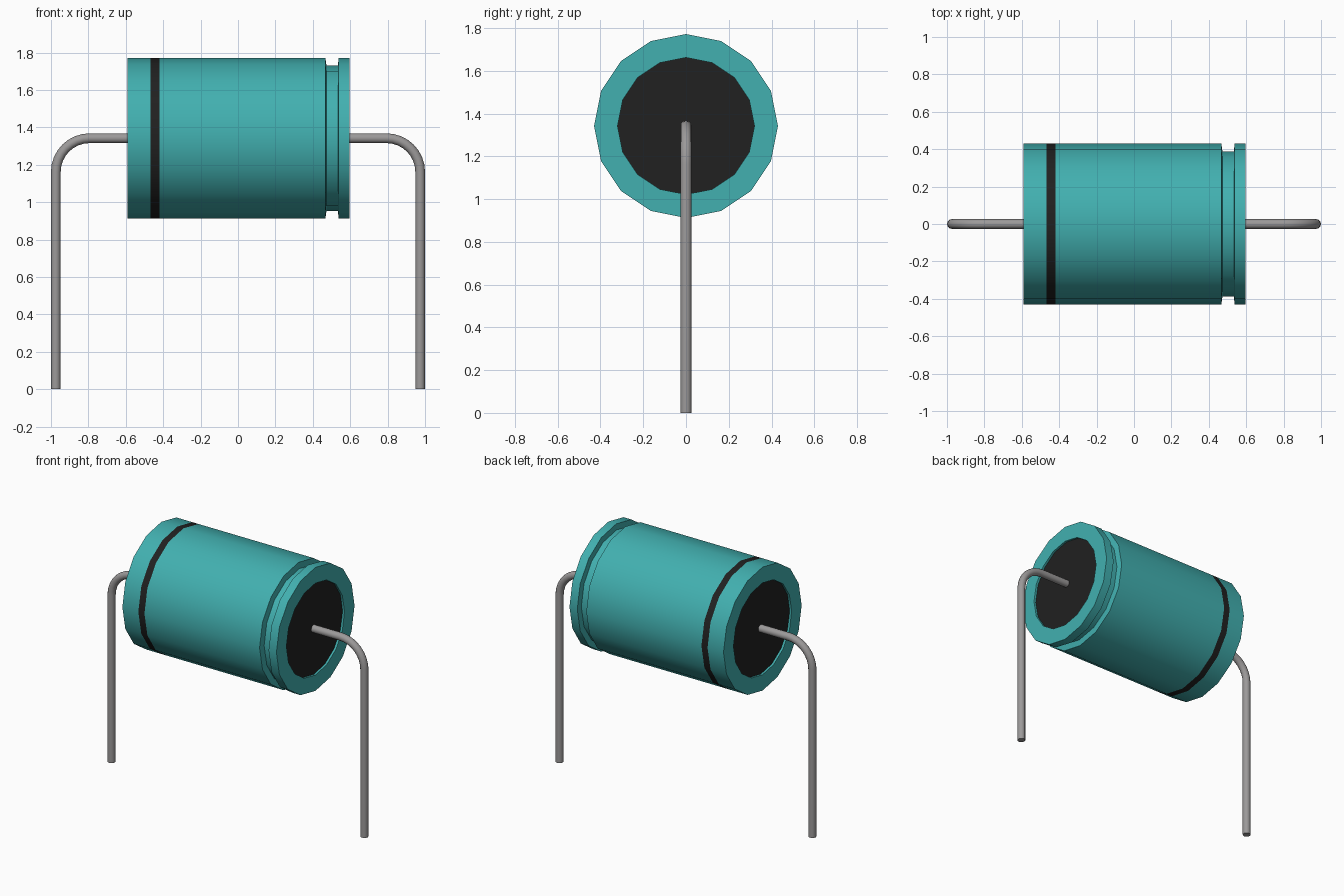
import bpy, bmesh, math
from mathutils import Matrix

cube = bpy.data.objects.get("Cube")
if cube:
    bpy.data.objects.remove(cube, do_unlink=True)

AXIS_Z = 1.342   # height of the body axis
SIDES = 16


def material(name, rgb, roughness=0.6):
    mat = bpy.data.materials.new(name)
    mat.use_nodes = True
    color = (*rgb, 1.0)
    mat.diffuse_color = color
    shader = mat.node_tree.nodes["Principled BSDF"]
    shader.inputs["Base Color"].default_value = color
    shader.inputs["Roughness"].default_value = roughness
    return mat


teal = material("teal sleeve", (0.054, 0.434, 0.434))
black = material("black", (0.015, 0.015, 0.015))
metal = material("grey metal", (0.33, 0.32, 0.32))


def smooth(obj):
    bpy.ops.object.select_all(action='DESELECT')
    obj.select_set(True)
    bpy.context.view_layer.objects.active = obj
    bpy.ops.object.shade_smooth_by_angle(angle=math.radians(35))


def lathe_x(name, profile, mats):
    """Revolve (x, radius, material of the next strip) around the body axis."""
    bm = bmesh.new()
    rings = []
    for x, r, _ in profile:
        ring = []
        for i in range(SIDES):
            a = 2 * math.pi * i / SIDES
            ring.append(bm.verts.new((x, r * math.sin(a), r * math.cos(a))))
        rings.append(ring)
    for k in range(len(rings) - 1):
        a, b = rings[k], rings[k + 1]
        for i in range(SIDES):
            j = (i + 1) % SIDES
            face = bm.faces.new((a[i], a[j], b[j], b[i]))
            face.material_index = profile[k][2]
    # Dark sealing discs at both ends
    for ring in (rings[0], rings[-1]):
        bm.faces.new(ring).material_index = 1
    bmesh.ops.recalc_face_normals(bm, faces=bm.faces)
    bmesh.ops.transform(bm, matrix=Matrix.Translation((0, 0, AXIS_Z)), verts=bm.verts)
    mesh = bpy.data.meshes.new(name)
    bm.to_mesh(mesh)
    bm.free()
    for mat in mats:
        mesh.materials.append(mat)
    obj = bpy.data.objects.new(name, mesh)
    bpy.context.collection.objects.link(obj)
    smooth(obj)
    return obj


# Sleeve with recessed ends, polarity band and crimped groove
lathe_x("capacitor_body", [
    (-0.575, 0.32, 0), (-0.59, 0.32, 0), (-0.59, 0.43, 0),
    (-0.467, 0.43, 1), (-0.42, 0.43, 0),
    (0.467, 0.43, 0), (0.473, 0.388, 0), (0.535, 0.388, 0),
    (0.537, 0.43, 0), (0.597, 0.43, 0), (0.597, 0.32, 0),
    (0.582, 0.32, 0),
], [teal, black])


def lead(name, side):
    """Round wire leaving the end cap and bending down to the ground."""
    radius, bend, reach = 0.026, 0.18, 0.974
    path = [(0.56, AXIS_Z)]
    for i in range(9):
        a = math.pi / 2 * (1 - i / 8)
        path.append((reach - bend + bend * math.cos(a),
                     AXIS_Z - bend + bend * math.sin(a)))
    path.append((reach, 0))
    curve = bpy.data.curves.new(name, 'CURVE')
    curve.dimensions = '3D'
    curve.bevel_depth = radius
    curve.bevel_resolution = 4
    curve.use_fill_caps = True
    spline = curve.splines.new('POLY')
    spline.points.add(len(path) - 1)
    for point, (x, z) in zip(spline.points, path):
        point.co = (side * x, 0, z, 1)
    curve.materials.append(metal)
    obj = bpy.data.objects.new(name, curve)
    bpy.context.collection.objects.link(obj)
    bpy.ops.object.select_all(action='DESELECT')
    obj.select_set(True)
    bpy.context.view_layer.objects.active = obj
    bpy.ops.object.convert(target='MESH')
    smooth(bpy.context.object)


lead("left_lead", 1)
lead("right_lead", -1)
